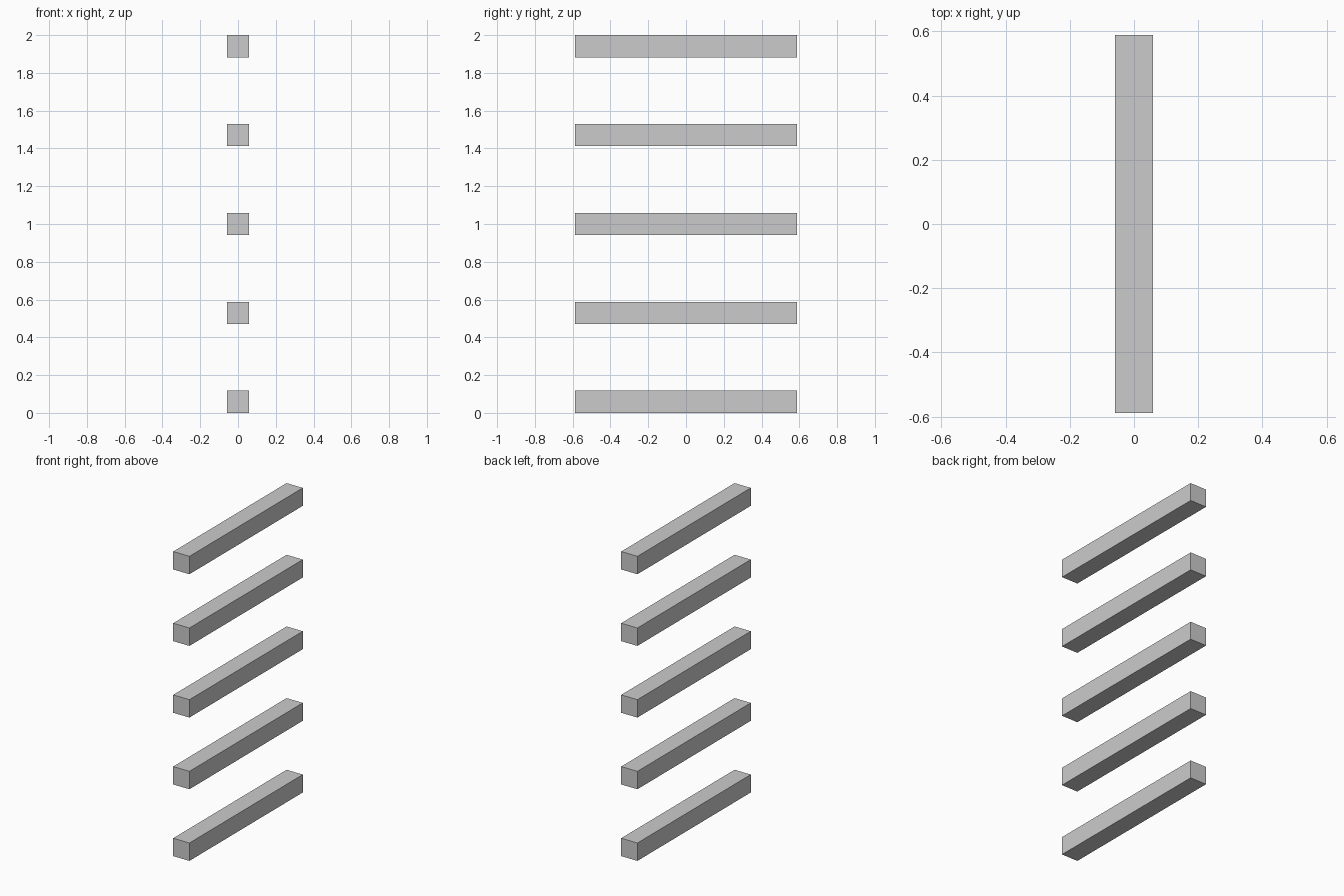
import bpy

if "Cube" in bpy.data.objects:
    bpy.data.objects.remove(bpy.data.objects["Cube"])

UNIT = 2 / 17          # bar thickness; the stack is 17 units tall
LENGTH = 10 * UNIT
SPACING = 4 * UNIT


def add_bar(name, z_bottom):
    bpy.ops.mesh.primitive_cube_add(size=1, location=(0, 0, z_bottom + UNIT / 2))
    bar = bpy.context.object
    bar.name = name
    bar.scale = (UNIT, LENGTH, UNIT)
    bpy.ops.object.transform_apply(location=False, rotation=False, scale=True)


# Five evenly spaced square bars, stacked upwards
for i in range(5):
    add_bar(f"bar_{i + 1}", i * SPACING)
